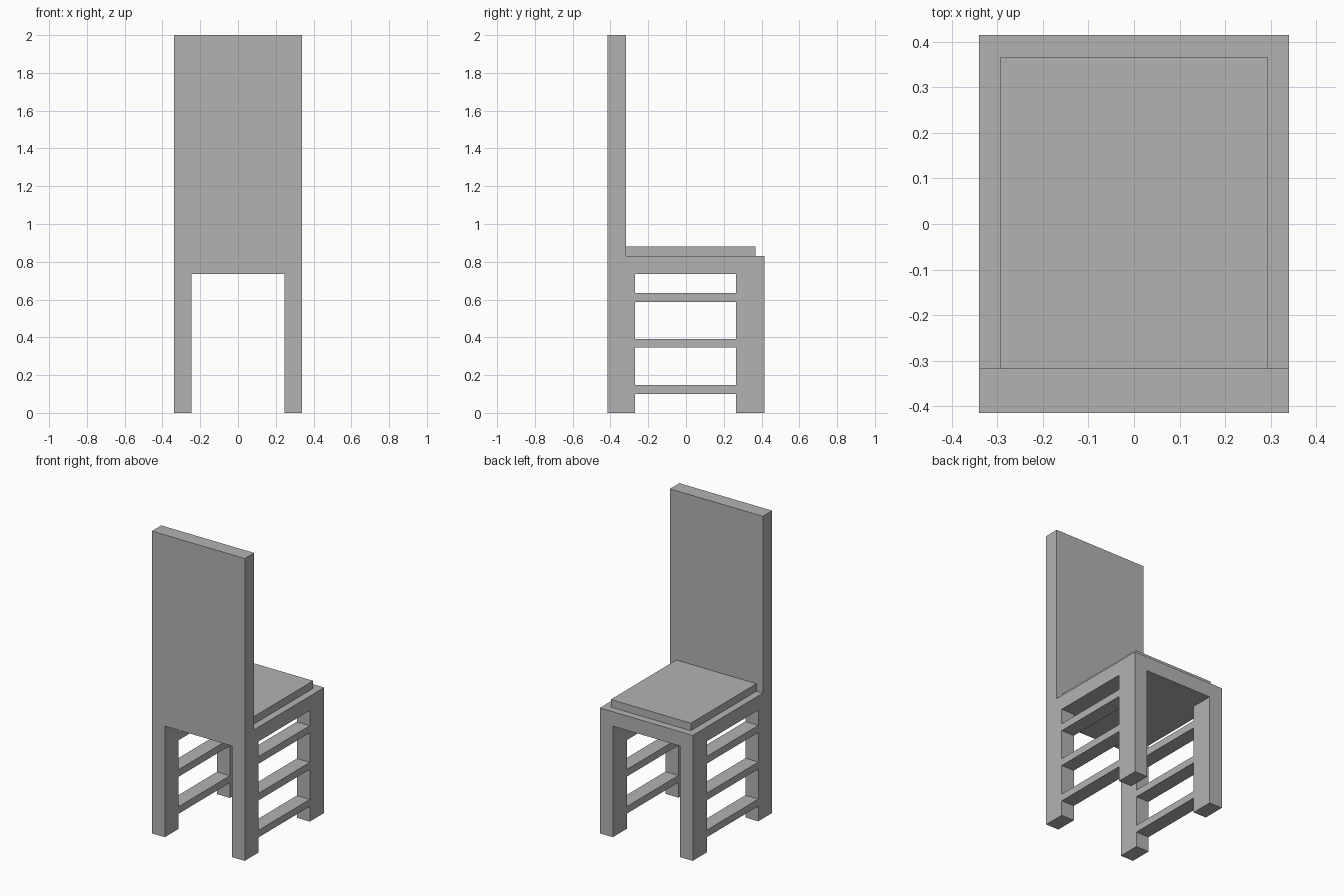
import bpy
import bmesh

cube = bpy.data.objects.get("Cube")
if cube:
    bpy.data.objects.remove(cube, do_unlink=True)

# Main dimensions
HALF_W, HALF_D = 0.34, 0.415
SEAT_TOP, SEAT_BOTTOM = 0.83, 0.735
BACK_INNER = -0.317
LEG_INNER_X = 0.245
LEG_Y = (-0.27, 0.265)

grey = bpy.data.materials.new("plain_grey")
grey.use_nodes = True
colour = (0.45, 0.45, 0.45, 1)
grey.diffuse_color = colour
grey.node_tree.nodes["Principled BSDF"].inputs["Base Color"].default_value = colour


def extrude_profile(name, points, x0, x1):
    """Extrude a (y, z) outline along x."""
    bm = bmesh.new()
    face = bm.faces.new([bm.verts.new((x0, y, z)) for y, z in points])
    new = bmesh.ops.extrude_face_region(bm, geom=[face])["geom"]
    verts = [v for v in new if isinstance(v, bmesh.types.BMVert)]
    bmesh.ops.translate(bm, verts=verts, vec=(x1 - x0, 0, 0))
    bmesh.ops.recalc_face_normals(bm, faces=bm.faces[:])
    mesh = bpy.data.meshes.new(name)
    bm.to_mesh(mesh)
    bm.free()
    mesh.materials.append(grey)
    obj = bpy.data.objects.new(name, mesh)
    bpy.context.collection.objects.link(obj)
    return obj


def box(name, x, y, z):
    outline = [(y[0], z[0]), (y[1], z[0]), (y[1], z[1]), (y[0], z[1])]
    return extrude_profile(name, outline, *x)


def cut(target, cutter):
    """Subtract a hidden cutter from the target."""
    cutter.hide_render = True
    cutter.hide_set(True)
    mod = target.modifiers.new(cutter.name, "BOOLEAN")
    mod.operation = "DIFFERENCE"
    mod.solver = "EXACT"
    mod.object = cutter
    bpy.context.view_layer.objects.active = target
    bpy.ops.object.modifier_apply(modifier=mod.name)
    bpy.data.objects.remove(cutter, do_unlink=True)


# Frame: legs, seat and tall back in one L-shaped solid
frame = extrude_profile("chair_frame", [
    (-HALF_D, 0), (HALF_D, 0), (HALF_D, SEAT_TOP),
    (BACK_INNER, SEAT_TOP), (BACK_INNER, 2), (-HALF_D, 2)], -HALF_W, HALF_W)

# Open space under the seat, front to back
cut(frame, box("knee_space", (-LEG_INNER_X, LEG_INNER_X), (-1, 1), (-1, SEAT_BOTTOM)))

# Side openings, leaving three rungs between the legs
for z in [(-1, 0.1), (0.147, 0.345), (0.392, 0.587), (0.635, SEAT_BOTTOM)]:
    cut(frame, box("side_opening", (-1, 1), LEG_Y, z))

# Thin seat pad against the back
box("seat_pad", (-0.293, 0.293), (BACK_INNER, 0.367), (SEAT_TOP, 0.88))
